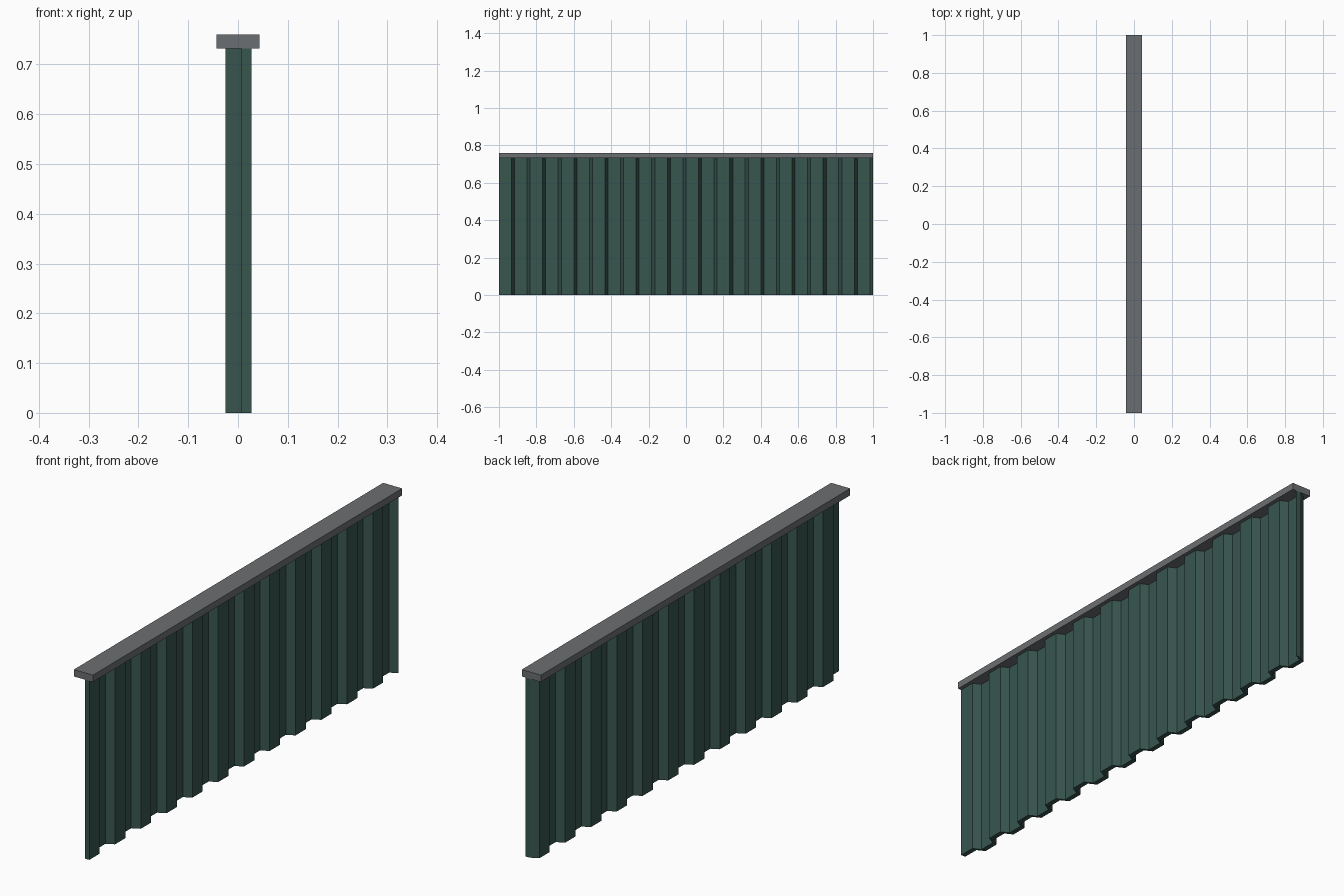
import bpy
import bmesh
from mathutils import Vector

if "Cube" in bpy.data.objects:
    bpy.data.objects.remove(bpy.data.objects["Cube"], do_unlink=True)


def make_material(name, color):
    mat = bpy.data.materials.new(name)
    mat.use_nodes = True
    mat.diffuse_color = color
    mat.node_tree.nodes["Principled BSDF"].inputs["Base Color"].default_value = color
    return mat


def make_object(name, bm, mat):
    bmesh.ops.recalc_face_normals(bm, faces=bm.faces)
    mesh = bpy.data.meshes.new(name)
    bm.to_mesh(mesh)
    bm.free()
    mesh.materials.append(mat)
    obj = bpy.data.objects.new(name, mesh)
    bpy.context.collection.objects.link(obj)
    return obj


green = make_material("dark green sheet metal", (0.04, 0.092, 0.078, 1))
grey = make_material("grey cap rail", (0.148, 0.158, 0.164, 1))

LENGTH, WALL_TOP, TOP = 2.0, 0.732, 0.76
RIBS = 12
PITCH = LENGTH / RIBS
HIGH, LOW, THICKNESS = 0.027, -0.005, 0.02

# Trapezoid rib profile: high flat, slope, low flat, slope
rib = [(0.0, HIGH), (0.4, HIGH), (0.5, LOW), (0.9, LOW)]
profile = [(-LENGTH / 2 + (i + t) * PITCH, x) for i in range(RIBS) for t, x in rib]
profile.append((LENGTH / 2, HIGH))

# Corrugated sheet, thickened across its depth
bm = bmesh.new()
columns = [[bm.verts.new((x, y, z)) for z in (0, WALL_TOP)] for y, x in profile]
for a, b in zip(columns, columns[1:]):
    bm.faces.new((a[0], b[0], b[1], a[1]))
ext = bmesh.ops.extrude_face_region(bm, geom=bm.faces[:], use_keep_orig=True)
back = [g for g in ext["geom"] if isinstance(g, bmesh.types.BMVert)]
bmesh.ops.translate(bm, verts=back, vec=Vector((-THICKNESS, 0, 0)))
make_object("corrugated_panel", bm, green)

# Flat rail along the top
bm = bmesh.new()
bmesh.ops.create_cube(bm, size=1)
bmesh.ops.scale(bm, verts=bm.verts, vec=(0.086, LENGTH, TOP - WALL_TOP))
bmesh.ops.translate(bm, verts=bm.verts, vec=(0, 0, (TOP + WALL_TOP) / 2))
make_object("top_rail", bm, grey)
